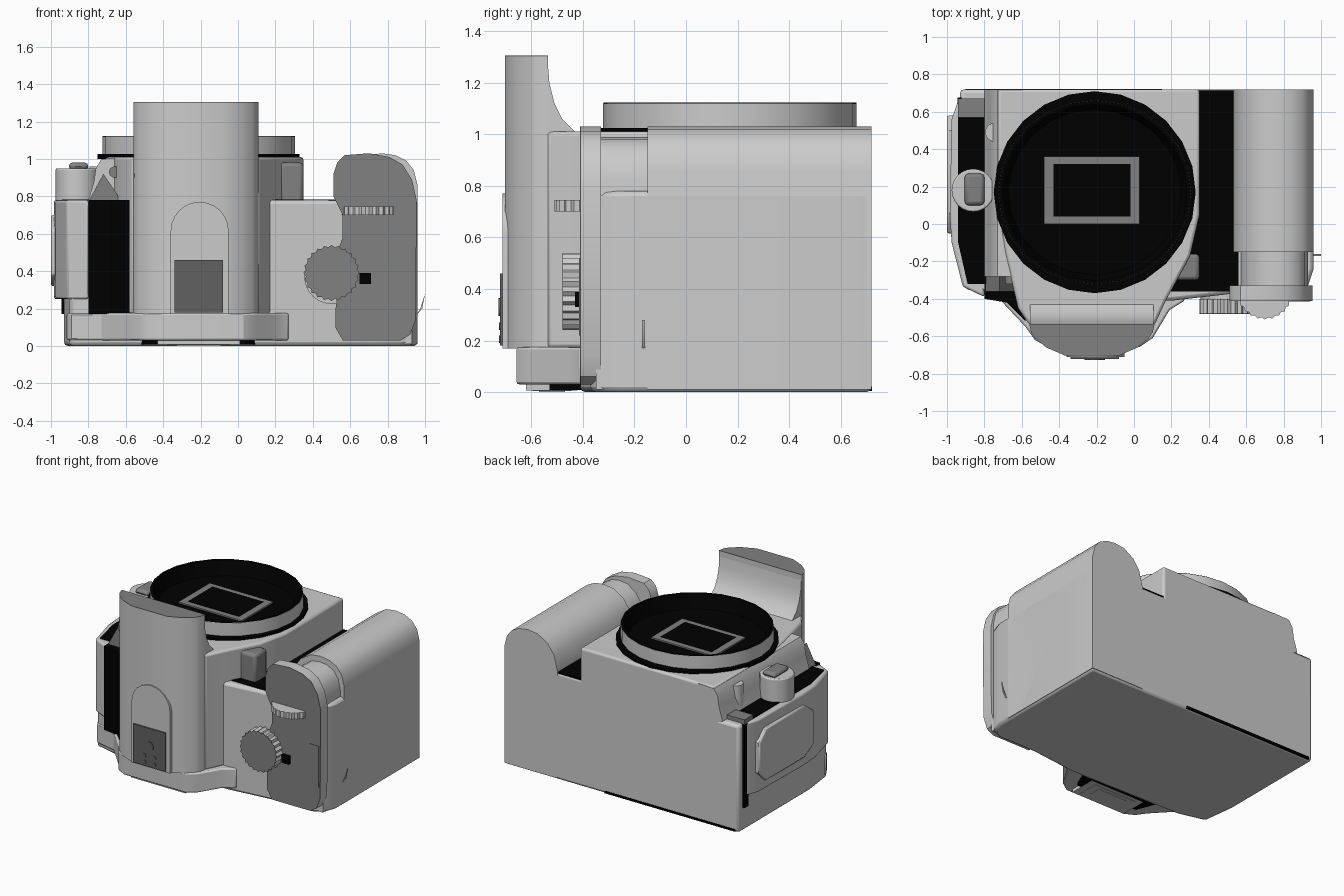
import bpy, bmesh
from math import sin, cos, pi, radians
from mathutils import Vector

if "Cube" in bpy.data.objects:
    bpy.data.objects.remove(bpy.data.objects["Cube"], do_unlink=True)


def material(name, value):
    mat = bpy.data.materials.new(name)
    mat.use_nodes = True
    color = (value, value, value, 1)
    mat.diffuse_color = color
    mat.roughness = 1
    shader = mat.node_tree.nodes["Principled BSDF"]
    shader.inputs["Base Color"].default_value = color
    shader.inputs["Roughness"].default_value = 1
    return mat


BLACK = material("black", 0)
DARK = material("dark_grey", 0.12)
MID = material("mid_grey", 0.22)


def finish(name, bm, mat=None, bevel=0):
    bmesh.ops.recalc_face_normals(bm, faces=bm.faces)
    mesh = bpy.data.meshes.new(name)
    bm.to_mesh(mesh)
    bm.free()
    obj = bpy.data.objects.new(name, mesh)
    bpy.context.collection.objects.link(obj)
    if mat:
        mesh.materials.append(mat)
    if bevel:
        mod = obj.modifiers.new("bevel", "BEVEL")
        mod.width, mod.segments, mod.limit_method = bevel, 2, "ANGLE"
        mod.angle_limit = radians(50)
    bpy.ops.object.select_all(action="DESELECT")
    obj.select_set(True)
    bpy.context.view_layer.objects.active = obj
    bpy.ops.object.shade_smooth_by_angle(angle=radians(32))
    return obj


def prism(name, outline, axis, lo, hi, mat=None, bevel=0):
    """Extrude a 2D outline along an axis; the outline holds the other two."""
    place = {"x": lambda a, b, t: (t, a, b),
             "y": lambda a, b, t: (a, t, b),
             "z": lambda a, b, t: (a, b, t)}[axis]
    bm = bmesh.new()
    face = bm.faces.new([bm.verts.new(place(a, b, lo)) for a, b in outline])
    ext = bmesh.ops.extrude_face_region(bm, geom=[face])["geom"]
    moved = [v for v in ext if isinstance(v, bmesh.types.BMVert)]
    bmesh.ops.translate(bm, verts=moved, vec=Vector(place(0, 0, hi - lo)))
    return finish(name, bm, mat, bevel)


def box(name, x, y, z, mat=None, bevel=0):
    return prism(name, [(x[0], y[0]), (x[1], y[0]), (x[1], y[1]), (x[0], y[1])],
                 "z", z[0], z[1], mat, bevel)


def circle(cx, cy, r, n=24, ridge=0):
    return [(cx + (r - ridge * (i % 2)) * cos(2 * pi * i / n),
             cy + (r - ridge * (i % 2)) * sin(2 * pi * i / n)) for i in range(n)]


def ring(name, center, profile, n=24, squash=1.0, mat=None):
    """Closed (radius, z) profile swept around a vertical axis."""
    bm = bmesh.new()
    loops = [[bm.verts.new((x, center[1] + (y - center[1]) * squash, z))
              for x, y in circle(*center, r, n)] for r, z in profile]
    for a, b in zip(loops, loops[1:] + loops[:1]):
        for i in range(n):
            j = (i + 1) % n
            bm.faces.new((a[i], a[j], b[j], b[i]))
    return finish(name, bm, mat)


# Main body and back edge
prism("body", [(0.96, 0.72), (0.96, -0.24), (0.93, -0.33), (0.86, -0.37),
               (0.55, -0.37), (0.2, -0.41), (-0.7, -0.39), (-0.9, -0.34),
               (-0.93, -0.1), (-0.93, 0.72)], "z", 0, 0.78, bevel=0.02)
box("back_edge_strip", (-0.9, 0.15), (0.6, 0.722), (0.004, 0.022), BLACK)
box("valley_cover", (0.15, 0.56), (-0.36, 0.715), (0.77, 0.784), BLACK)

# Lens mount block with its sloping shoulder
prism("mount_block", [(0.35, 0.72), (0.35, 0.05), (0.3, -0.17), (0.17, -0.41),
                      (0.11, -0.54), (-0.56, -0.54), (-0.62, -0.45),
                      (-0.69, -0.15), (-0.73, 0.1), (-0.73, 0.72)],
      "z", 0.17, 1.01, bevel=0.015)
prism("mount_shoulder", [(-0.6, 1.005), (-0.73, 1.0), (-0.76, 0.95), (-0.77, 0.88),
                         (-0.8, 0.78), (-0.6, 0.7)], "y", -0.28, 0.72)

# Lens mount and sensor window
MOUNT = (-0.21, 0.17)
prism("mount_floor", circle(*MOUNT, 0.54), "z", 1.0, 1.025, BLACK)
ring("mount_ring", MOUNT, [(0.515, 1.01), (0.515, 1.12), (0.5, 1.12), (0.48, 1.01)],
     squash=0.955)
ring("mount_lining", MOUNT, [(0.5, 1.02), (0.514, 1.123), (0.495, 1.123), (0.46, 1.02)],
     squash=0.955, mat=BLACK)
box("sensor_frame", (-0.48, 0.03), (0, 0.36), (1.01, 1.035), MID)
box("sensor_window", (-0.43, -0.02), (0.04, 0.32), (1.02, 1.038), BLACK)

# Grip with neck and control cap
GRIP = [(0.96, 0.01), (0.96, 0.86), (0.94, 0.94), (0.9, 0.99), (0.84, 1.02),
        (0.77, 1.03), (0.69, 1.02), (0.61, 0.97), (0.56, 0.9), (0.53, 0.78),
        (0.53, 0.01)]
prism("grip", GRIP, "y", -0.15, 0.72)
prism("grip_neck", [(0.76 + (x - 0.76) * 0.85, z * 0.96) for x, z in GRIP],
      "y", -0.35, -0.14)
CAP = [(0.56, 0.03), (0.87, 0.03), (0.92, 0.06), (0.95, 0.14), (0.955, 0.78),
       (0.93, 0.89), (0.88, 0.97), (0.81, 1.01), (0.7, 1.03), (0.57, 1.02),
       (0.53, 0.98), (0.51, 0.92), (0.51, 0.8), (0.56, 0.7), (0.56, 0.58),
       (0.53, 0.5), (0.52, 0.1)]
prism("control_cap", CAP, "y", -0.408, -0.33)
prism("control_cap_face", CAP, "y", -0.411, -0.408, MID)
prism("cap_panel", [(0.84, 0.22), (0.94, 0.22), (0.94, 0.52), (0.86, 0.52),
                    (0.82, 0.46), (0.82, 0.27)], "y", -0.415, -0.4, MID)
prism("front_wheel", circle(0.7, -0.36, 0.15, 48, 0.01), "z", 0.7, 0.745)
box("power_switch", (0.65, 0.71), (-0.43, -0.4), (0.33, 0.39), BLACK)
prism("strap_lug_left", [(0.95, 0.16), (0.985, 0.2), (1.0, 0.28), (0.975, 0.2)],
      "y", -0.17, -0.16)

# Mode dial
prism("mode_dial_base", circle(0.5, 0.37, 0.145, 32), "y", -0.41, -0.35)
DIAL = circle(0.5, 0.39, 0.15, 48, 0.012)
prism("mode_dial", DIAL, "y", -0.477, -0.4)
prism("mode_dial_face", DIAL, "y", -0.48, -0.477, MID)

# Viewfinder hump with its base, fillet and accessory shoe
HUMP = [(-0.56, -0.535), (-0.55, -0.58), (-0.53, -0.61), (-0.47, -0.66),
        (-0.37, -0.703), (-0.08, -0.703), (0.02, -0.66), (0.08, -0.61),
        (0.1, -0.58), (0.11, -0.535)]
prism("viewfinder_hump", HUMP, "z", 0.17, 1.302)
prism("hump_top", HUMP, "z", 1.302, 1.305, MID)
prism("hump_fillet", [(-0.56, 0.9), (-0.538, 1.3), (-0.53, 1.2), (-0.51, 1.12),
                      (-0.48, 1.06), (-0.43, 1.01), (-0.43, 0.9)], "x", -0.555, 0.105)
prism("hump_base", [(-0.92, -0.3), (-0.89, -0.35), (-0.73, -0.39), (-0.58, -0.55),
                    (-0.53, -0.62), (-0.46, -0.657), (0.03, -0.657), (0.1, -0.61),
                    (0.19, -0.46), (0.27, -0.41), (0.27, -0.3)],
      "z", 0.03, 0.175, bevel=0.01)
prism("shoe_plate", [(-0.36, 0.17), (-0.05, 0.17)] +
      [(-0.205 + 0.155 * cos(pi * i / 12), 0.615 + 0.155 * sin(pi * i / 12))
       for i in range(13)], "y", -0.712, -0.68)
box("accessory_shoe", (-0.34, -0.08), (-0.722, -0.69), (0.18, 0.46), DARK)
prism("shoe_contact", circle(-0.21, 0.33, 0.035, 16), "y", -0.727, -0.71, DARK)
for i in range(4):
    prism("shoe_pin", circle(-0.25 + 0.08 * (i % 2), 0.205 + 0.05 * (i // 2), 0.015, 10),
          "y", -0.726, -0.71, DARK)

# Eyepiece under the hump
prism("eyepiece_rim", [(-0.52, -0.38), (-0.46, -0.53), (0.04, -0.53), (0.1, -0.38)],
      "z", 0.008, 0.04, BLACK)
for i in range(3):
    step = 0.05 * i
    box("eyepiece_step", (-0.43 + step, 0.01 - step), (-0.62 + step / 2, -0.42 - step / 2),
        (0.007 - 0.003 * i, 0.05))

# Side cover and port door
prism("side_cover", [(-0.8, 0.66), (-0.94, 0.66), (-0.975, 0.56), (-0.985, 0.05),
                     (-0.975, -0.1), (-0.915, -0.335), (-0.8, -0.39)],
      "z", 0.25, 0.78, bevel=0.012)
prism("port_door", [(-0.05, 0.38), (0.06, 0.32), (0.5, 0.32), (0.58, 0.4),
                    (0.58, 0.62), (0.5, 0.7), (0.06, 0.7), (-0.05, 0.62)],
      "x", -1.0, -0.95, bevel=0.01)
box("door_gap", (-0.945, -0.8), (0.63, 0.675), (0.17, 0.775), BLACK)
prism("cover_top", [(-0.78, 0.58), (-0.94, 0.58), (-0.94, -0.1), (-0.89, -0.32),
                    (-0.78, -0.32)], "z", 0.77, 0.784, BLACK)
box("cover_top_pad", (-0.94, -0.8), (0.57, 0.67), (0.77, 0.81), MID)
prism("front_strip", [(-0.8, -0.3), (-0.8, -0.4), (-0.68, -0.42), (-0.58, -0.52),
                      (-0.58, -0.3)], "z", 0.17, 0.78, BLACK)

# Focus dial, release button and strap lug on the shoulder
prism("side_dial", circle(-0.86, 0.18, 0.115, 24), "z", 0.77, 0.95, bevel=0.008)
box("side_dial_button", (-0.905, -0.8), (0.1, 0.27), (0.94, 0.98), MID, bevel=0.02)
prism("lens_release", circle(-0.745, 0.49, 0.05, 20), "z", 0.78, 0.96)
prism("front_button", circle(-0.66, 0.93, 0.03, 16), "y", -0.32, -0.2, MID)
prism("strap_lug_right", [(-0.8, 0.77), (-0.72, 0.92), (-0.64, 0.8), (-0.64, 0.77)],
      "y", -0.36, -0.25, MID)

# Lamp block beside the mount
box("lamp_block", (0.22, 0.35), (-0.3, -0.16), (0.76, 0.98), MID, bevel=0.02)
